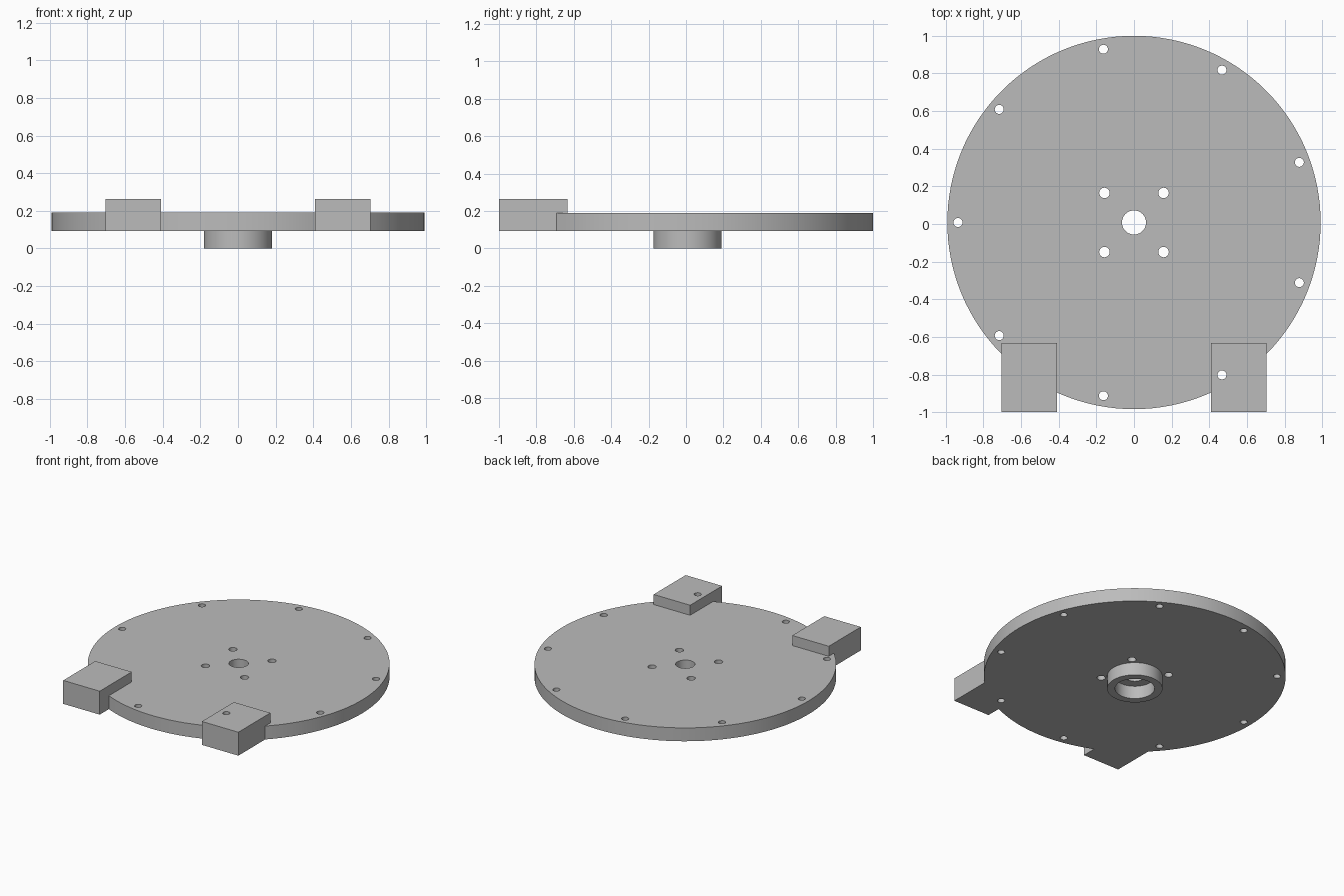
import bpy, bmesh, math
from mathutils import Matrix

if "Cube" in bpy.data.objects:
    bpy.data.objects.remove(bpy.data.objects["Cube"])

CY = 0.008            # disc centre in y
Z0, Z1, Z2 = 0.093, 0.19, 0.263   # disc bottom, disc top, block top

grey = bpy.data.materials.new("plain grey")
grey.diffuse_color = (0.5, 0.5, 0.5, 1)
grey.use_nodes = True
grey.node_tree.nodes["Principled BSDF"].inputs["Base Color"].default_value = grey.diffuse_color


def add_cylinder(bm, x, y, r, z0, z1, sides):
    bmesh.ops.create_cone(bm, cap_ends=True, segments=sides, radius1=r, radius2=r,
                          depth=z1 - z0, matrix=Matrix.Translation((x, y, (z0 + z1) / 2)))


def add_box(bm, x0, x1, y0, y1, z0, z1):
    m = Matrix.Translation(((x0 + x1) / 2, (y0 + y1) / 2, (z0 + z1) / 2))
    m = m @ Matrix.Diagonal((x1 - x0, y1 - y0, z1 - z0, 1))
    bmesh.ops.create_cube(bm, size=1, matrix=m)


def make(name, bm):
    mesh = bpy.data.meshes.new(name)
    bm.to_mesh(mesh)
    bm.free()
    mesh.materials.append(grey)
    ob = bpy.data.objects.new(name, mesh)
    bpy.context.collection.objects.link(ob)
    return ob


def combine(target, other, operation):
    mod = target.modifiers.new(operation, 'BOOLEAN')
    mod.operation, mod.solver, mod.object = operation, 'EXACT', other
    bpy.context.view_layer.objects.active = target
    bpy.ops.object.modifier_apply(modifier=mod.name)
    bpy.data.objects.remove(other)


# Round plate
bm = bmesh.new()
add_cylinder(bm, 0, CY, 0.992, Z0, Z1, 128)
plate = make("mounting_plate", bm)

# Hub below the plate
bm = bmesh.new()
add_cylinder(bm, 0, CY, 0.182, 0, 0.14, 64)
combine(plate, make("hub", bm), 'UNION')

# Two blocks on the front rim
bm = bmesh.new()
add_box(bm, 0.41, 0.703, -1.0, -0.633, Z0, Z2)
add_box(bm, -0.703, -0.41, -1.0, -0.633, Z0, Z2)
combine(plate, make("rim_blocks", bm), 'UNION')

# Wide bore inside the hub
bm = bmesh.new()
add_cylinder(bm, 0, CY, 0.13, -0.1, Z0, 48)
combine(plate, make("bore_cutter", bm), 'DIFFERENCE')

# Shaft hole, four hub bolt holes and nine rim bolt holes
bm = bmesh.new()
add_cylinder(bm, 0, CY, 0.064, -0.1, 0.4, 48)
for count, start, ring, r in ((4, 45, 0.222, 0.028), (9, 180, 0.935, 0.024)):
    for i in range(count):
        a = math.radians(start + i * 360 / count)
        add_cylinder(bm, ring * math.cos(a), CY + ring * math.sin(a), r, -0.1, 0.4, 24)
combine(plate, make("hole_cutters", bm), 'DIFFERENCE')

# Smooth round walls, sharp rims
bpy.ops.object.select_all(action='DESELECT')
plate.select_set(True)
bpy.context.view_layer.objects.active = plate
bpy.ops.object.shade_smooth_by_angle(angle=math.radians(30))
